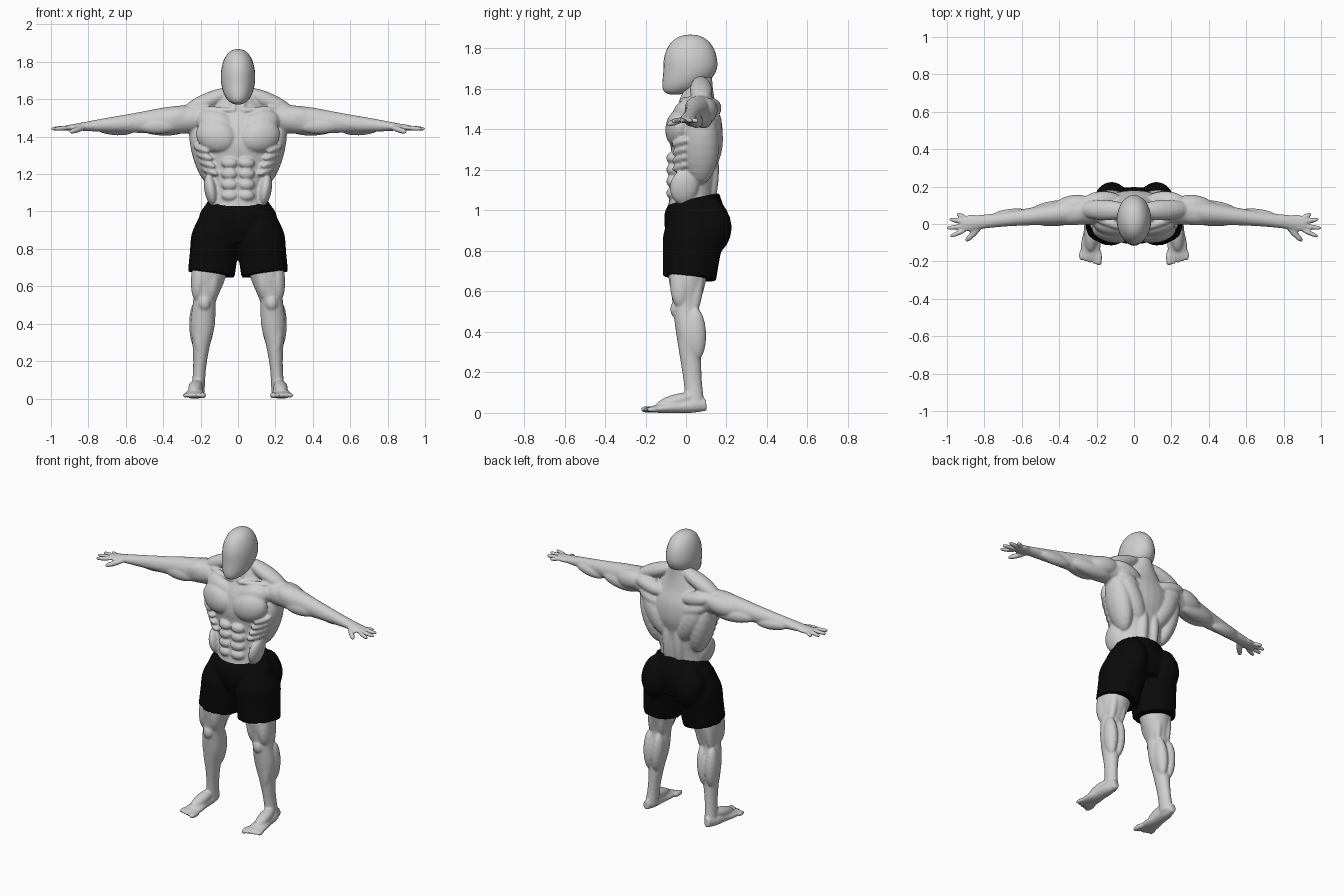
import bpy, bmesh, math
from mathutils import Vector

cube = bpy.data.objects.get("Cube")
if cube:
    bpy.data.objects.remove(cube, do_unlink=True)

OUT, BACK, UP = Vector((1, 0, 0)), Vector((0, 1, 0)), Vector((0, 0, 1))
SIDES = 28


def place(out, back, up):
    return OUT * out + BACK * back + UP * up


def material(name, value):
    colour = (value, value, value, 1)
    mat = bpy.data.materials.new(name)
    mat.use_nodes = True
    mat.diffuse_color = colour
    for node in mat.node_tree.nodes:
        if node.type == 'BSDF_PRINCIPLED':
            node.inputs["Base Color"].default_value = colour
    return mat


def sweep(bm, start, end, stations, mirrored, ripple=0):
    """Skin elliptical rings (position, half width, half depth) set along a line."""
    along = (end - start).normalized()
    reference = UP if abs(along.y) > abs(along.x) + abs(along.z) else BACK
    through = (reference - along * reference.dot(along)).normalized()
    across = through.cross(along)
    angles = [math.tau * k / SIDES for k in range(SIDES)]
    for side in (1, -1) if mirrored else (1,):
        rings = []
        for t, width, depth in stations:
            centre, wide, deep = start.lerp(end, t), across * width, through * depth
            ring = []
            for angle in angles:
                fold = 1 + ripple * t * math.sin(7 * angle)
                p = centre + wide * (fold * math.cos(angle)) + deep * (fold * math.sin(angle))
                ring.append(bm.verts.new((side * p.x, p.y, p.z)))
            rings.append(ring)
        for low, high in zip(rings, rings[1:]):
            for k in range(SIDES):
                bm.faces.new((low[k - 1], low[k], high[k], high[k - 1]))
        bm.faces.new(rings[0])
        bm.faces.new(rings[-1])


def smooth_value(values, position):
    """Catmull-Rom curve through evenly spaced values, position from 0 to 1."""
    last = len(values) - 1
    i = min(int(position * last), last - 1)
    t = position * last - i
    a, b, c, d = (values[min(max(i + k, 0), last)] for k in (-1, 0, 1, 2))
    return b + t / 2 * (c - a + t * (2 * a - 5 * b + 4 * c - d + t * (3 * (b - c) + d - a)))


def loft(bm, start, end, widths, depths, mirrored=True, ripple=0):
    """Tube with evenly spaced half sizes."""
    count = 4 * len(widths)
    stations = [(j / count, smooth_value(widths, j / count), smooth_value(depths, j / count))
                for j in range(count + 1)]
    sweep(bm, start, end, stations, mirrored, ripple)


def muscle(bm, start, end, width, depth, blunt=1, mirrored=True, rows=12):
    """Ellipsoid stretched from start to end; a low blunt value rounds it off."""
    stations = []
    for j in range(rows):
        turn = math.pi * (j + .3) / (rows - .4)
        swell = math.sin(turn) ** blunt
        stations.append(((1 - math.cos(turn)) / 2, width * swell, depth * swell))
    sweep(bm, start, end, stations, mirrored)


def finish(bm, name, mat, voxel=0, relax=0):
    bmesh.ops.recalc_face_normals(bm, faces=bm.faces)
    for face in bm.faces:
        face.smooth = True
    mesh = bpy.data.meshes.new(name)
    bm.to_mesh(mesh)
    bm.free()
    mesh.materials.append(mat)
    ob = bpy.data.objects.new(name, mesh)
    bpy.context.scene.collection.objects.link(ob)
    if voxel:
        remesh = ob.modifiers.new("blend parts", 'REMESH')
        remesh.mode, remesh.voxel_size, remesh.use_smooth_shade = 'VOXEL', voxel, True
        soften = ob.modifiers.new("soften", 'SMOOTH')
        soften.factor, soften.iterations = .5, relax


skin = material("pale grey skin", .62)
cloth = material("black cloth", .003)

# Landmarks on the model's left side
neck = place(0, .07, 1.65)
collar = place(.015, -.03, 1.54)
breast = place(.015, -.06, 1.37)
rib = place(.16, 0, 1.2)
flank = place(.13, -.02, 1.03)
blade = place(.24, .125, 1.48)
loin = place(.04, .11, 1)
shoulder = place(.22, .08, 1.5)
elbow = place(.55, .045, 1.46)
wrist = place(.82, .01, 1.45)
palm = place(.92, 0, 1.447)
hip = place(.12, .02, .9)
knee = place(.18, 0, .52)
sole = place(.215, .045, .03)
heel = place(.22, .1, .04)
ball_of_foot = place(.235, -.18, .017)

# Trunk
bm = bmesh.new()
loft(bm, place(0, .02, .95), neck, [.17, .15, .15, .19, .21, .21, .13, .065],
     [.12, .11, .11, .11, .13, .12, .08, .06], mirrored=False)
muscle(bm, neck - UP * .1, neck + UP * .1, .06, .06, mirrored=False)

# Chest, collar bones and neck cords
muscle(bm, breast, shoulder - BACK * .1 - UP * .06, .09, .06)
muscle(bm, collar - UP * .1, shoulder - BACK * .07, .07, .055)
muscle(bm, collar, shoulder - BACK * .05 + UP * .05, .016, .02)
muscle(bm, collar, neck + OUT * .06, .018, .02)

# Stomach blocks and ribs
for i in range(4):
    block = place(.004, -.078, 1.085 + .058 * i)
    muscle(bm, block, block + OUT * .085 + BACK * .015, .029, .026)
    strip = rib + (OUT * .015 + UP * .04) * i
    muscle(bm, strip - OUT * .05 - BACK * .065, strip + OUT * .03 + BACK * .015 + UP * .03, .02, .026)
muscle(bm, flank, rib, .035, .07)

# Back: broad muscle, shoulder blade, trapezius and spine cords
muscle(bm, flank + BACK * .09 + UP * .1, shoulder + OUT * .01, .066, .088)
muscle(bm, loin + UP * .2, blade - OUT * .04, .07, .065)
muscle(bm, blade - OUT * .17 - UP * .09, blade, .048, .052)
muscle(bm, blade - OUT * .18, blade + OUT * .03 + UP * .05, .045, .05)
muscle(bm, neck + OUT * .02, shoulder + OUT * .08 + UP * .03, .045, .055)
muscle(bm, loin + UP * .3, neck + OUT * .04, .04, .05)
muscle(bm, loin, loin + UP * .33 + BACK * .02, .035, .042)

# Arms: core, front and rear deltoid, biceps, triceps, forearm pair
loft(bm, shoulder - OUT * .04, palm, [.075, .073, .053, .034, .014], [.08, .066, .047, .037, .04])
cap = shoulder.lerp(elbow, .65)
muscle(bm, shoulder + UP * .02 - BACK * .025, cap - BACK * .01 + UP * .01, .06, .058)
muscle(bm, shoulder + UP * .015 + BACK * .035, cap + BACK * .02, .062, .058)
muscle(bm, shoulder.lerp(elbow, .3) - BACK * .045 - UP * .03, elbow - BACK * .023, .045, .036)
muscle(bm, shoulder.lerp(elbow, .15) + BACK * .025 - UP * .05, elbow + BACK * .025, .046, .042)
muscle(bm, elbow - OUT * .08 - BACK * .015 + UP * .02, elbow.lerp(wrist, .65), .034, .036)
muscle(bm, elbow + BACK * .015 - UP * .025, elbow.lerp(wrist, .8) + BACK * .02, .036, .033)

# Palm, fingers and thumb
muscle(bm, wrist, palm, .018, .045, .6)
for i in range(4):
    spread = .28 * (i - 1.4)
    knuckle = palm - OUT * .022 + BACK * .021 * (i - 1.5)
    reach = .104 - .012 * (i - 1) ** 2
    tip = knuckle + reach * (OUT * math.cos(spread) + BACK * math.sin(spread)) - UP * .005
    muscle(bm, knuckle, tip, .0125, .0125, .5)
muscle(bm, wrist - BACK * .025, palm - OUT * .02 - BACK * .092 - UP * .023, .016, .016, .6)

# Thighs and kneecaps
loft(bm, hip, knee, [.1, .1, .09, .06], [.12, .11, .09, .065])
for start, end in ((0, .17), (.07, -.2)):
    top = hip + OUT * start - UP * .1
    muscle(bm, top - BACK * .04, knee - BACK * .03 - OUT * .2 * end, .045, .055)
    muscle(bm, top + BACK * .04, knee + BACK * .035 - UP * .04 - OUT * .18 * end, .03, .04)
muscle(bm, hip + OUT * .03 - BACK * .07, knee - BACK * .05 + UP * .05, .05, .04)
muscle(bm, knee - BACK * .055 + UP * .03, knee - BACK * .05 - UP * .05, .032, .025)

# Calves and shins
loft(bm, knee, sole, [.06, .065, .045, .034, .036], [.065, .06, .052, .045, .047])
for side in (-1, 1):
    muscle(bm, knee + BACK * .045 + OUT * (.035 * side + .01),
           knee.lerp(sole, .53) + BACK * .03 + OUT * .022 * side, .038, .05)
muscle(bm, knee + OUT * .04, knee.lerp(sole, .65) - BACK * .025, .033, .04)

# Feet and toes
loft(bm, heel, ball_of_foot, [.02, .038, .042, .053, .052], [.03, .034, .03, .024, .015])
muscle(bm, heel - BACK * .05 + UP * .045, ball_of_foot + BACK * .03 + UP * .015, .038, .034)
for i in range(5):
    size = .0125 if i else .017
    root = ball_of_foot + BACK * .04 + OUT * .0235 * (i - 2)
    muscle(bm, root, root - BACK * (.082 - .007 * i), size, size, .55)
finish(bm, "body", skin, .007, 3)

# Head: smooth featureless shell whose chin leans forward
bm = bmesh.new()
middle = place(0, .022, 1.72)
muscle(bm, middle - UP * .148, middle + UP * .148, .092, .133, .85, mirrored=False, rows=32)
for v in bm.verts:
    v.co.y -= 3.6 * max(0, middle.z - v.co.z) ** 2
finish(bm, "head", skin)

# Shorts: waist sloping up to the back, loose legs and seat
bm = bmesh.new()
loft(bm, place(0, .05, .84), place(0, .04, 1.06), [.13, .2, .205, .16], [.13, .15, .15, .125], mirrored=False)
loft(bm, place(.105, .045, .97), place(.143, .02, .665), [.1, .13, .128, .125], [.125, .148, .14, .132],
     ripple=.03)
muscle(bm, hip + BACK * .1 + UP * .15, hip + BACK * .1 - UP * .12, .095, .105)
for v in bm.verts:
    v.co.z += max(0, v.co.z - 1) * 2.6 * (v.co.y - .04)
finish(bm, "shorts", cloth, .008, 3)
